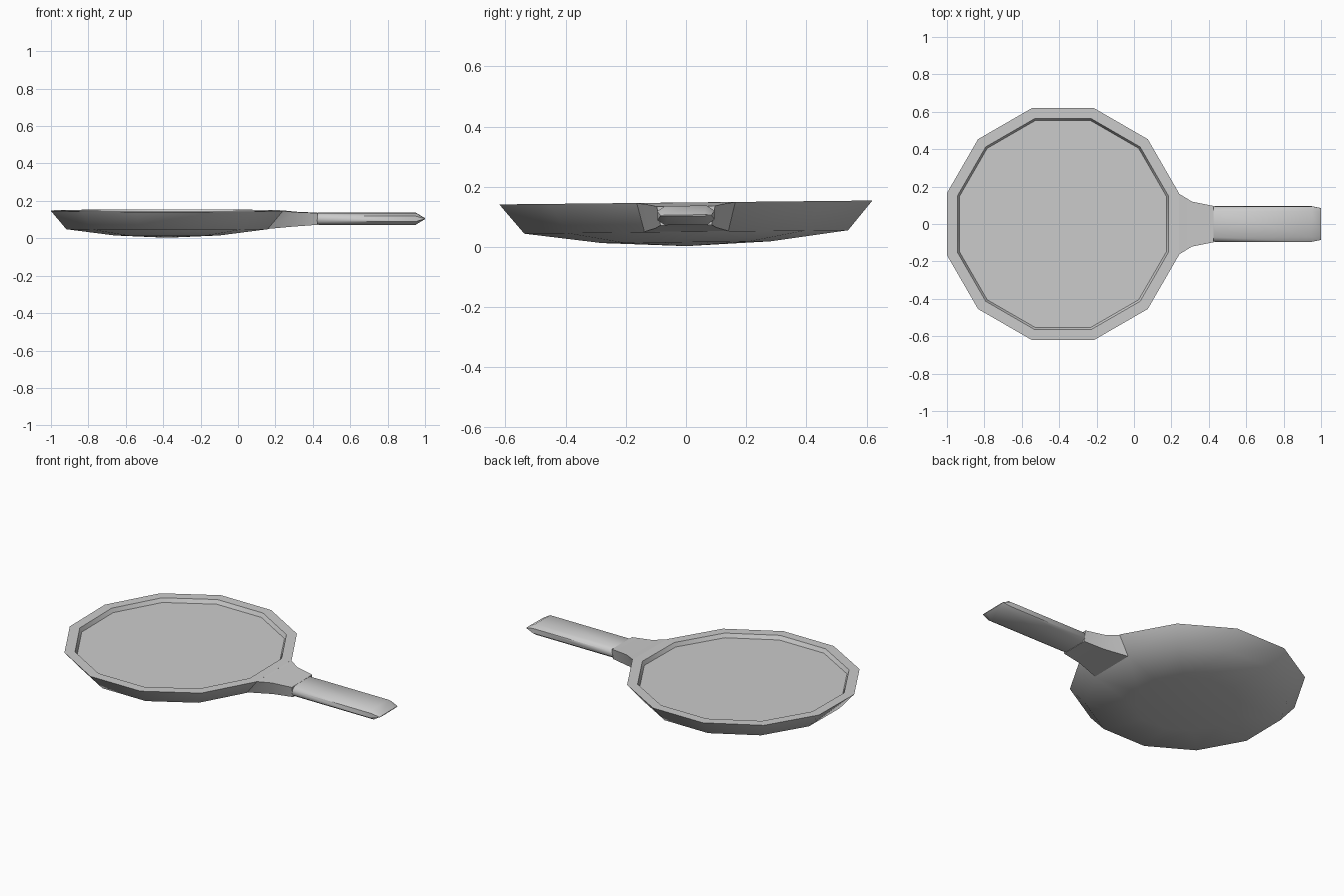
import bpy, bmesh, math
from mathutils import Matrix

cube = bpy.data.objects.get("Cube")
if cube:
    bpy.data.objects.remove(cube, do_unlink=True)

grey = bpy.data.materials.new("plain grey")
grey.use_nodes = True
colour = (0.6, 0.6, 0.6, 1)
grey.diffuse_color = colour
grey.node_tree.nodes["Principled BSDF"].inputs["Base Color"].default_value = colour


def loft(name, rings, angle, tilt=0.0):
    """Skin a list of rings; a ring of one point closes an end."""
    bm = bmesh.new()
    loops = [[bm.verts.new(p) for p in ring] for ring in rings]
    for a, b in zip(loops, loops[1:]):
        n = max(len(a), len(b))
        for i in range(n):
            j = (i + 1) % n
            if len(a) == 1:
                bm.faces.new((a[0], b[j], b[i]))
            elif len(b) == 1:
                bm.faces.new((a[i], a[j], b[0]))
            else:
                bm.faces.new((a[i], a[j], b[j], b[i]))
    for end in (loops[0], loops[-1]):
        if len(end) > 2:
            bm.faces.new(end)
    bmesh.ops.remove_doubles(bm, verts=bm.verts, dist=0.0005)
    bmesh.ops.recalc_face_normals(bm, faces=bm.faces)
    bmesh.ops.rotate(bm, verts=bm.verts, cent=(0, 0, 0.1),
                     matrix=Matrix.Rotation(tilt, 3, 'X'))
    mesh = bpy.data.meshes.new(name)
    bm.to_mesh(mesh)
    bm.free()
    mesh.materials.append(grey)
    obj = bpy.data.objects.new(name, mesh)
    bpy.context.collection.objects.link(obj)
    bpy.ops.object.select_all(action='DESELECT')
    bpy.context.view_layer.objects.active = obj
    obj.select_set(True)
    bpy.ops.object.shade_smooth_by_angle(angle=math.radians(angle))
    return obj


# Twelve-sided pan: underside, flared wall, flat rim, shallow recess
SIDES, CENTRE = 12, -0.38
TILT = math.radians(0.6)


def pan_ring(apothem, z):
    r = apothem / math.cos(math.pi / SIDES)
    return [(CENTRE + r * math.cos((i + 0.5) * math.tau / SIDES),
             r * math.sin((i + 0.5) * math.tau / SIDES), z) for i in range(SIDES)]


profile = [(0.28, 0.016), (0.538, 0.05), (0.62, 0.148),
           (0.564, 0.148), (0.553, 0.125)]
loft("pan", [[(CENTRE, 0, 0.003)]] + [pan_ring(*p) for p in profile], 48, TILT)


# Neck: wedge narrowing from the rim to the handle
def neck_ring(xt, yt, zt, xb, yb, zb):
    return [(xt, -yt, zt), (xt, yt, zt), (xb, yb, zb), (xb, -yb, zb)]


loft("handle_neck", [
    neck_ring(0.235, 0.166, 0.148, 0.15, 0.143, 0.051),
    neck_ring(0.31, 0.12, 0.141, 0.30, 0.10, 0.064),
    neck_ring(0.425, 0.097, 0.136, 0.425, 0.085, 0.073),
], 20, TILT)


# Handle: flattened grip with rounded sides and a chisel tip
def grip_ring(x, half_width, half_height, z=0.105):
    inner = half_width - 0.025
    q = half_height * 0.45
    outline = [(half_width, -q), (half_width, q), (inner, half_height),
               (-inner, half_height), (-half_width, q), (-half_width, -q),
               (-inner, -half_height), (inner, -half_height)]
    return [(x, y, z + h) for y, h in outline]


loft("handle", [
    grip_ring(0.42, 0.088, 0.028),
    grip_ring(0.43, 0.095, 0.032),
    grip_ring(0.95, 0.095, 0.032),
    grip_ring(1.0, 0.085, 0.002),
], 50, TILT)
